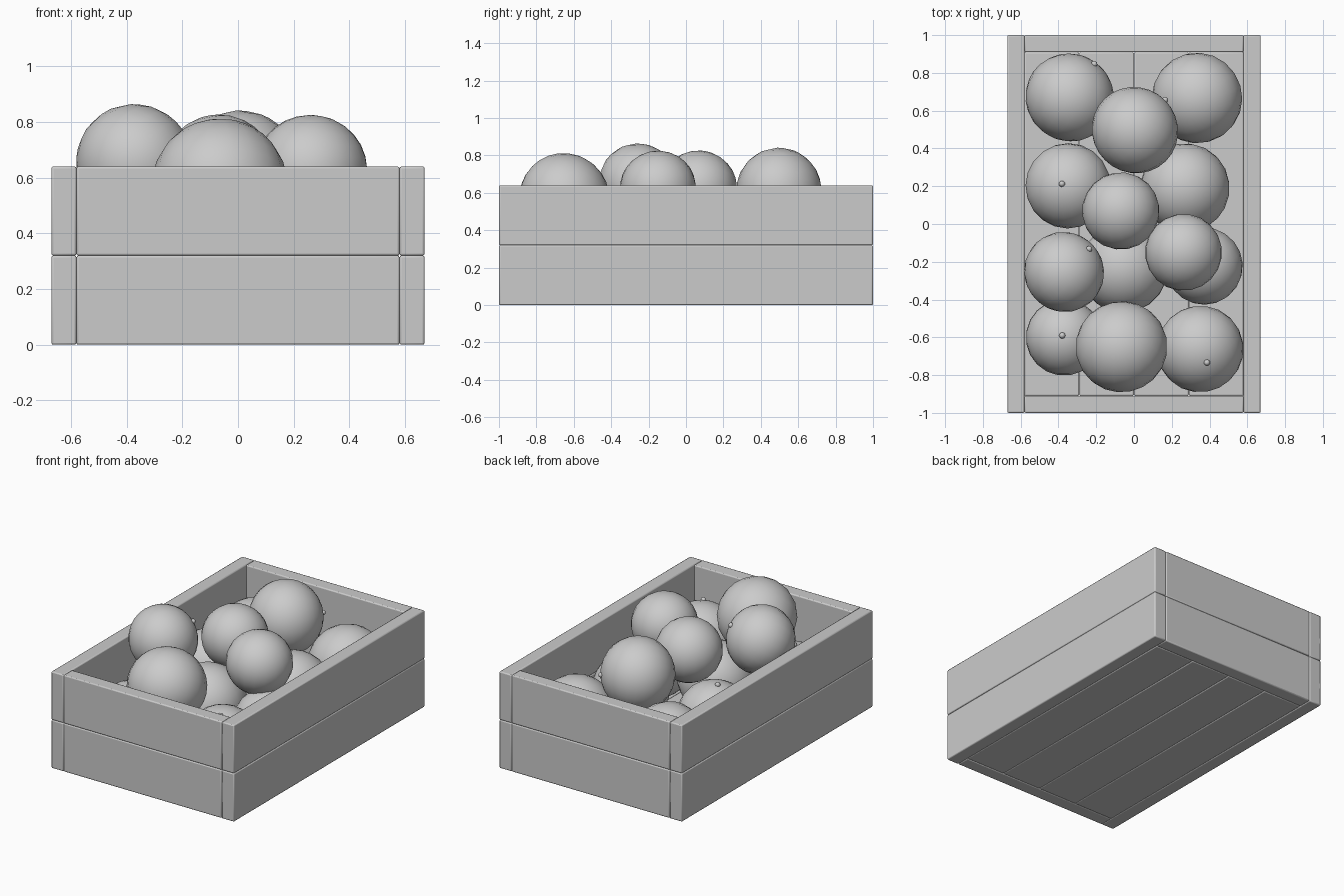
import bpy
from mathutils import Vector, Matrix

cube = bpy.data.objects.get("Cube")
if cube:
    bpy.data.objects.remove(cube, do_unlink=True)

# One plain grey for everything
grey = bpy.data.materials.new("plain_grey")
grey.use_nodes = True
grey.diffuse_color = (0.6, 0.6, 0.6, 1)
grey.node_tree.nodes["Principled BSDF"].inputs["Base Color"].default_value = (0.6, 0.6, 0.6, 1)

HALF_W, HALF_L, HEIGHT, THICK = 0.67, 1.0, 0.64, 0.09


def plank(name, low, high):
    """Board between two corners, with slightly worn edges."""
    low, high = Vector(low), Vector(high)
    bpy.ops.mesh.primitive_cube_add(size=1, location=(low + high) / 2)
    ob = bpy.context.object
    ob.name = name
    ob.scale = high - low
    bpy.ops.object.transform_apply(location=False, rotation=False, scale=True)
    bevel = ob.modifiers.new("worn_edges", "BEVEL")
    bevel.width = 0.007
    bevel.segments = 2
    ob.data.materials.append(grey)
    bpy.ops.object.shade_smooth_by_angle()


# Crate walls: two tiers of boards
in_w, in_l = HALF_W - THICK, HALF_L - THICK
for tier, z in (("lower", 0), ("upper", HEIGHT / 2)):
    top = z + HEIGHT / 2
    plank(tier + "_left_wall", (in_w, -HALF_L, z), (HALF_W, HALF_L, top))
    plank(tier + "_right_wall", (-HALF_W, -HALF_L, z), (-in_w, HALF_L, top))
    plank(tier + "_back_wall", (-in_w, in_l, z), (in_w, HALF_L, top))
    plank(tier + "_front_wall", (-in_w, -HALF_L, z), (in_w, -in_l, top))

# Crate floor: four long boards
board = in_w / 2
for i in range(4):
    x = -in_w + i * board
    plank(f"floor_board_{i + 1}", (x, -in_l, 0), (x + board, in_l, THICK))


def fruit(name, centre, radius, axis):
    """Round fruit, a little flat along its axis, with a stem button."""
    axis = Vector(axis).normalized()
    turn = axis.to_track_quat("Z", "Y").to_matrix().to_4x4()
    place = Matrix.Translation(centre) @ turn
    bpy.ops.mesh.primitive_uv_sphere_add(segments=20, ring_count=14, radius=radius)
    body = bpy.context.object
    body.name = name
    body.matrix_world = place @ Matrix.Diagonal((1, 1, 0.97, 1))
    bpy.ops.mesh.primitive_uv_sphere_add(segments=8, ring_count=6, radius=0.017)
    stem = bpy.context.object
    stem.name = name + "_stem_button"
    stem.matrix_world = place @ Matrix.Translation((0, 0, radius * 0.97))
    for ob in (body, stem):
        ob.data.materials.append(grey)
        ob.data.shade_smooth()


# Bottom layer rests on the floor: x, y, radius, stem direction
bottom = [
    (-0.34, 0.67, 0.237, (0.55, 0.75, 0.3)),
    (0.334, 0.667, 0.24, (0.3, 0.2, -1)),
    (-0.349, 0.202, 0.226, (-0.15, 0.05, 1)),
    (0.27, 0.19, 0.237, (-0.4, 0.2, -1)),
    (0.37, -0.222, 0.206, (0.2, 0.3, -1)),
    (-0.055, -0.235, 0.235, (0, 0.1, -1)),
    (-0.37, -0.6, 0.203, (-0.05, 0.05, 1)),
    (0.35, -0.662, 0.23, (0.16, -0.32, 0.93)),
]
for i, (x, y, r, axis) in enumerate(bottom):
    fruit(f"bottom_fruit_{i + 1}", (x, y, THICK + r), r, axis)

# Top layer sits in the gaps
heaped = [
    ((0.005, 0.497, 0.61), 0.232, (0.7, 0.7, 0.05)),
    ((-0.07, 0.069, 0.627), 0.205, (0.2, -0.2, -1)),
    ((0.262, -0.15, 0.627), 0.204, (-0.2, 0.1, -1)),
    ((-0.37, -0.254, 0.652), 0.214, (0.63, 0.58, 0.5)),
    ((-0.066, -0.65, 0.575), 0.243, (0.1, -0.5, -0.85)),
]
for i, (centre, r, axis) in enumerate(heaped):
    fruit(f"top_fruit_{i + 1}", centre, r, axis)
